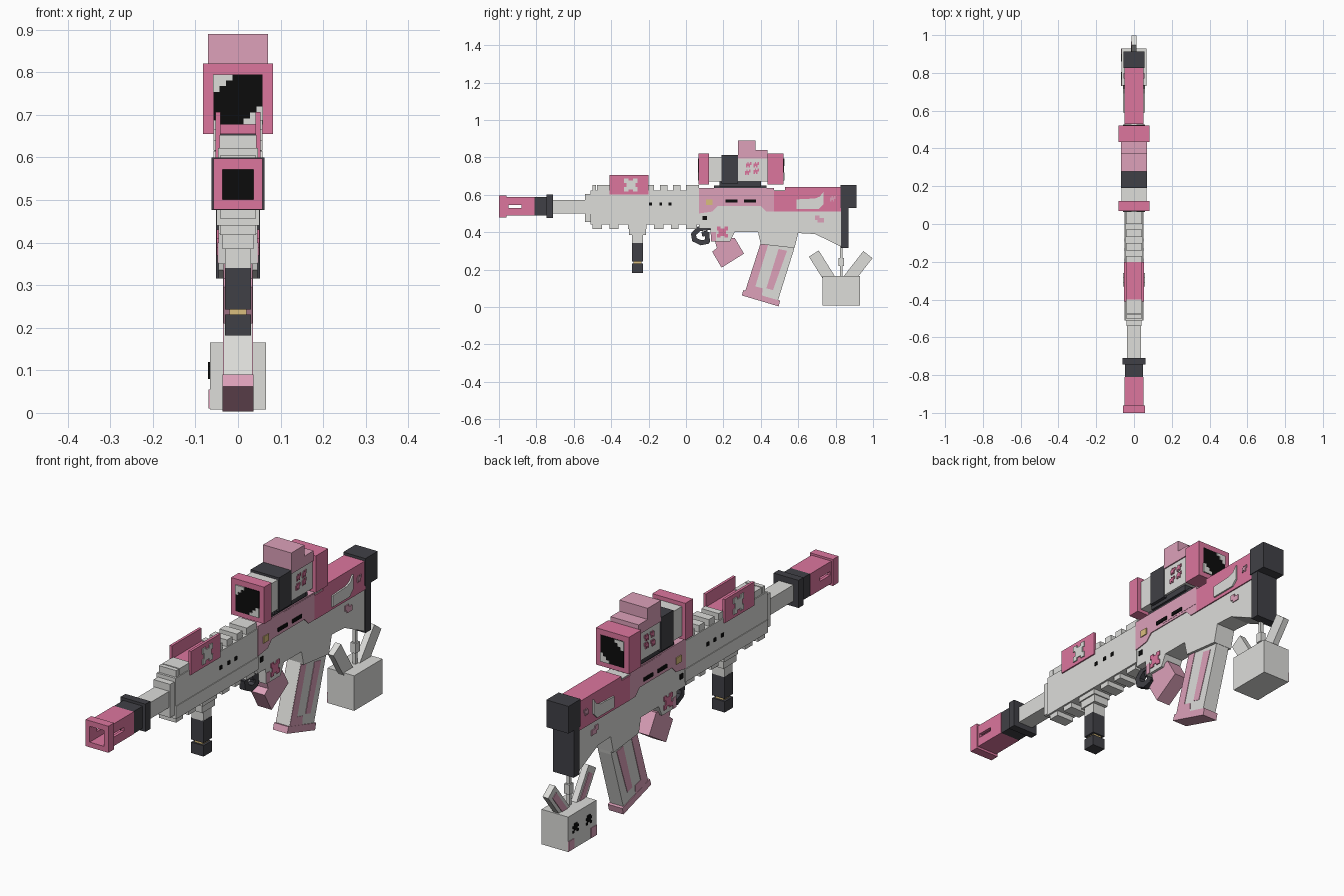
import bpy, bmesh, math
from mathutils import Vector


def mat(name, r, g, b):
    m = bpy.data.materials.new(name)
    lin = [(c / 255 / 12.92) if c < 11 else ((c / 255 + 0.055) / 1.055) ** 2.4 for c in (r, g, b)]
    m.diffuse_color = (*lin, 1)
    return m


GREY = mat("light_grey", 221, 221, 218)
PINK = mat("pink", 220, 118, 158)
PALE = mat("pale_pink", 221, 161, 186)
DARK = mat("charcoal", 64, 64, 70)
BLACK = mat("black", 12, 12, 12)
GOLD = mat("gold", 218, 190, 125)


def prisms(name, profiles, x0, x1, m):
    """Extrude one or more (y, z) outlines from x0 to x1 as one object."""
    bm = bmesh.new()
    for prof in profiles:
        a = [bm.verts.new((x0, y, z)) for y, z in prof]
        b = [bm.verts.new((x1, y, z)) for y, z in prof]
        bm.faces.new(a)
        bm.faces.new(b[::-1])
        for i in range(len(prof)):
            j = (i + 1) % len(prof)
            bm.faces.new((a[j], a[i], b[i], b[j]))
    bmesh.ops.recalc_face_normals(bm, faces=bm.faces)
    me = bpy.data.meshes.new(name)
    bm.to_mesh(me)
    bm.free()
    me.materials.append(m)
    ob = bpy.data.objects.new(name, me)
    bpy.context.collection.objects.link(ob)
    return ob


def rect(y0, y1, z0, z1):
    return [(y0, z0), (y1, z0), (y1, z1), (y0, z1)]


def box(name, h, y0, y1, z0, z1, m):
    return prisms(name, [rect(y0, y1, z0, z1)], -h, h, m)


def sides(name, profiles, x, m, t=0.004):
    """Thin plates on both flanks."""
    prisms(name + "_right", profiles, x - 0.002, x + t, m)
    prisms(name + "_left", profiles, -x - t, -x + 0.002, m)


def stroke(pts, w):
    """Quads along a (y, z) polyline."""
    out = []
    for p, q in zip(pts, pts[1:]):
        p, q = Vector(p), Vector(q)
        d = (q - p).normalized() * w / 2
        n = Vector((-d.y, d.x))
        p, q = p - d * 0.4, q + d * 0.4
        out.append([tuple(v) for v in (p + n, q + n, q - n, p - n)])
    return out


def pixels(rows, y, z, s):
    """Pixel pattern centred on (y, z)."""
    h, w = len(rows), len(rows[0])
    return [rect(y + (c - w / 2) * s, y + (c + 1 - w / 2) * s, z + (h / 2 - r - 1) * s, z + (h / 2 - r) * s)
            for r, row in enumerate(rows) for c, ch in enumerate(row) if ch == "#"]


def cut(ob, name, h, *dims):
    c = box(name, h, *dims, ob.data.materials[0])
    c.hide_render = True
    c.hide_viewport = True
    mod = ob.modifiers.new(name, "BOOLEAN")
    mod.operation, mod.object, mod.solver = "DIFFERENCE", c, "EXACT"


FLOWER = ["##..##", "######", ".####.", ".####.", "######", "##..##"]
DOT = [".#.#", "####", "###.", "#.#."]

# Muzzle: hollow square tube with side slots
brake = box("muzzle_brake", 0.05, -0.96, -0.81, 0.488, 0.588, PINK)
lip = box("muzzle_lip", 0.057, -1.0, -0.96, 0.478, 0.597, PINK)
for ob in (brake, lip):
    cut(ob, "bore_cutter", 0.036, -1.1, -0.83, 0.501, 0.572)
cut(brake, "slot_cutter", 0.1, -0.95, -0.88, 0.528, 0.545)
box("bore_end", 0.036, -0.835, -0.829, 0.501, 0.572, BLACK)
box("muzzle_neck", 0.048, -0.81, -0.745, 0.488, 0.588, DARK)
box("muzzle_collar", 0.062, -0.745, -0.71, 0.476, 0.6, DARK)
box("barrel", 0.036, -0.71, -0.54, 0.5, 0.573, GREY)

# Handguard with stepped nose and rail teeth
box("handguard_nose", 0.041, -0.54, -0.51, 0.455, 0.605, GREY)
box("handguard_upper", 0.047, -0.51, 0.075, 0.497, 0.622, GREY)
box("handguard_lower", 0.05, -0.51, 0.075, 0.44, 0.497, GREY)
box("top_rail", 0.043, -0.475, -0.4, 0.61, 0.652, GREY)
for i, (a, b) in enumerate([(-0.5, -0.48), (-0.2, -0.17), (-0.14, -0.1), (-0.07, -0.03), (0.0, 0.07)]):
    box(f"top_tooth_{i}", 0.043, a, b, 0.61, 0.652, GREY)
for i, (a, b) in enumerate([(-0.5, -0.45), (-0.41, -0.36), (-0.31, -0.21), (-0.17, -0.12), (-0.08, -0.04), (0.0, 0.06)]):
    box(f"bottom_tooth_{i}", 0.042, a, b, 0.418, 0.445, GREY)
sides("handguard_holes", [q for y in (-0.19, -0.135, -0.085) for q in pixels(["##", "##"], y, 0.55, 0.008)], 0.047, BLACK)

# Pink rail cover: two upright plates and a floor
for s, n in ((1, "right"), (-1, "left")):
    x0, x1 = sorted((s * 0.041, s * 0.053))
    prisms("cover_plate_" + n, [rect(-0.41, -0.2, 0.6, 0.706)], x0, x1, PINK)
box("cover_floor", 0.042, -0.4, -0.2, 0.61, 0.648, PINK)
sides("cover_flower", pixels(FLOWER, -0.295, 0.652, 0.012), 0.053, GREY)

# Foregrip
box("foregrip_base", 0.036, -0.305, -0.215, 0.385, 0.425, GREY)
box("foregrip_neck", 0.03, -0.288, -0.23, 0.34, 0.39, GREY)
box("foregrip", 0.031, -0.288, -0.23, 0.243, 0.342, DARK)
box("foregrip_band", 0.02, -0.28, -0.238, 0.228, 0.245, GOLD)
box("foregrip_foot", 0.031, -0.288, -0.23, 0.182, 0.231, DARK)

# Receiver body and stock
prisms("receiver", [[(0.07, 0.625), (0.83, 0.625), (0.83, 0.322), (0.69, 0.39), (0.60, 0.395), (0.58, 0.315),
                     (0.40, 0.335), (0.385, 0.40), (0.26, 0.40), (0.235, 0.35), (0.135, 0.35), (0.13, 0.42),
                     (0.07, 0.42)]], -0.046, 0.046, GREY)
prisms("receiver_front_shell", [[(0.07, 0.635), (0.47, 0.635), (0.47, 0.51), (0.43, 0.51), (0.40, 0.54), (0.17, 0.54),
                                 (0.14, 0.51), (0.07, 0.50)]], -0.05, 0.05, PALE)
prisms("stock_shell", [[(0.47, 0.62), (0.53, 0.62), (0.53, 0.64), (0.83, 0.64), (0.83, 0.51), (0.47, 0.51)]],
       -0.051, 0.051, PINK)
sides("shell_spur", [[(0.25, 0.55), (0.47, 0.55), (0.47, 0.63), (0.25, 0.63)]], 0.05, PALE, 0.001)
sides("shell_slots", [rect(a, a + 0.065, 0.558, 0.574) for a in (0.21, 0.31)], 0.051, BLACK)
sides("gold_pin", [rect(0.107, 0.143, 0.545, 0.575)], 0.05, GOLD)
sides("receiver_pin", pixels(["##", "##"], 0.1, 0.475, 0.011), 0.046, BLACK)
sides("receiver_flower", pixels(FLOWER, 0.195, 0.4, 0.01), 0.046, PINK)
sides("lower_patch", [rect(0.135, 0.16, 0.352, 0.40)], 0.046, PALE, 0.002)
sides("stock_port", [[(0.59, 0.525), (0.71, 0.525), (0.735, 0.55), (0.735, 0.615), (0.715, 0.59), (0.69, 0.58),
                      (0.59, 0.575)]], 0.051, GREY, 0.007)
sides("stock_spots", pixels(DOT, 0.785, 0.578, 0.007), 0.051, PALE)
sides("stock_petals", pixels(["##..", "####", ".###"], 0.715, 0.47, 0.012), 0.046, PALE)

# Butt pad
box("butt_cap", 0.055, 0.825, 0.912, 0.53, 0.652, DARK)
box("butt_plate", 0.052, 0.83, 0.87, 0.315, 0.535, DARK)

# Hand grip and hanging clip
prisms("hand_grip", [[(0.155, 0.352), (0.26, 0.37), (0.31, 0.285), (0.19, 0.21), (0.14, 0.295), (0.165, 0.315)]],
       -0.034, 0.034, PALE)
prisms("clip", stroke([(0.13, 0.425), (0.07, 0.418), (0.04, 0.39), (0.045, 0.36), (0.08, 0.343), (0.115, 0.35),
                       (0.112, 0.395), (0.09, 0.39)], 0.026), -0.014, 0.014, DARK)

# Slanted magazine with base plate and painted stripes
prisms("magazine", [[(0.40, 0.345), (0.585, 0.345), (0.575, 0.3), (0.49, 0.03), (0.315, 0.08)]], -0.033, 0.033, GREY)
prisms("magazine_front", [[(0.398, 0.335), (0.44, 0.335), (0.355, 0.06), (0.313, 0.072)]], -0.035, 0.035, PALE)
sides("magazine_stripe", [[(0.495, 0.31), (0.54, 0.30), (0.465, 0.09), (0.43, 0.10)]], 0.033, PALE, 0.002)
sides("magazine_foot", [[(0.35, 0.115), (0.41, 0.1), (0.405, 0.05), (0.34, 0.06)]], 0.033, PALE, 0.002)
prisms("magazine_base", [[(0.307, 0.09), (0.503, 0.033), (0.495, 0.003), (0.298, 0.062)]], -0.036, 0.036, PALE)

# Optic
box("optic_mount", 0.045, 0.15, 0.43, 0.62, 0.65, DARK)
box("optic_saddle", 0.055, 0.18, 0.40, 0.645, 0.675, DARK)
box("optic_body", 0.065, 0.1, 0.46, 0.67, 0.802, GREY)
box("optic_band", 0.07, 0.19, 0.278, 0.66, 0.812, DARK)
box("optic_front_ring", 0.082, 0.068, 0.122, 0.655, 0.82, PINK)
box("optic_rear_ring", 0.082, 0.435, 0.522, 0.655, 0.82, PINK)
box("turret", 0.07, 0.278, 0.372, 0.795, 0.89, PALE)
box("turret_step", 0.07, 0.37, 0.436, 0.795, 0.84, PALE)
sides("optic_flowers", [q for y, z in ((0.335, 0.76), (0.375, 0.76), (0.33, 0.72), (0.375, 0.725))
                        for q in pixels(DOT, y, z, 0.007)], 0.065, PINK)

# Lenses with stepped glints in two corners
for n, y, d in (("front", 0.068, -1), ("rear", 0.522, 1)):
    a, b = sorted((y, y + d * 0.003))
    box(f"lens_{n}", 0.058, a, b, 0.677, 0.795, BLACK)
    a, b = sorted((y, y + d * 0.005))
    for i, w in enumerate((0.045, 0.03, 0.015)):
        for s in (-1, 1):
            x0, x1 = sorted((s * 0.0585, s * (0.0585 - w)))
            zc = 0.736 - s * (0.052 - i * 0.014)
            prisms(f"glint_{n}_{i}_{s}", [rect(a, b, zc - 0.007, zc + 0.007)], x0, x1, GREY)

# Hanging rabbit charm: chain, box head, ears and face on the left
box("chain", 0.007, 0.823, 0.837, 0.16, 0.33, GREY)
box("chain_link", 0.013, 0.815, 0.845, 0.218, 0.262, GREY)
box("charm_head", 0.066, 0.73, 0.93, 0.008, 0.165, GREY)
for n, p, q in (("front", (0.765, 0.155), (0.69, 0.275)), ("rear", (0.875, 0.155), (0.965, 0.27))):
    prisms("ear_" + n, stroke([p, q], 0.062), -0.014, 0.014, GREY)
    prisms("inner_ear_" + n, stroke([p, (q[0] * 0.85 + p[0] * 0.15, q[1] * 0.85 + p[1] * 0.15)], 0.03),
           -0.017, -0.012, PALE)
EYE = [".##.", "####", ".##.", "#..#"]
prisms("charm_eyes", pixels(EYE, 0.785, 0.1, 0.01) + pixels(EYE, 0.88, 0.1, 0.01), -0.07, -0.065, BLACK)
prisms("charm_cheeks", [rect(0.73, 0.77, 0.01, 0.055), rect(0.89, 0.93, 0.01, 0.055)], -0.069, -0.065, PALE)
